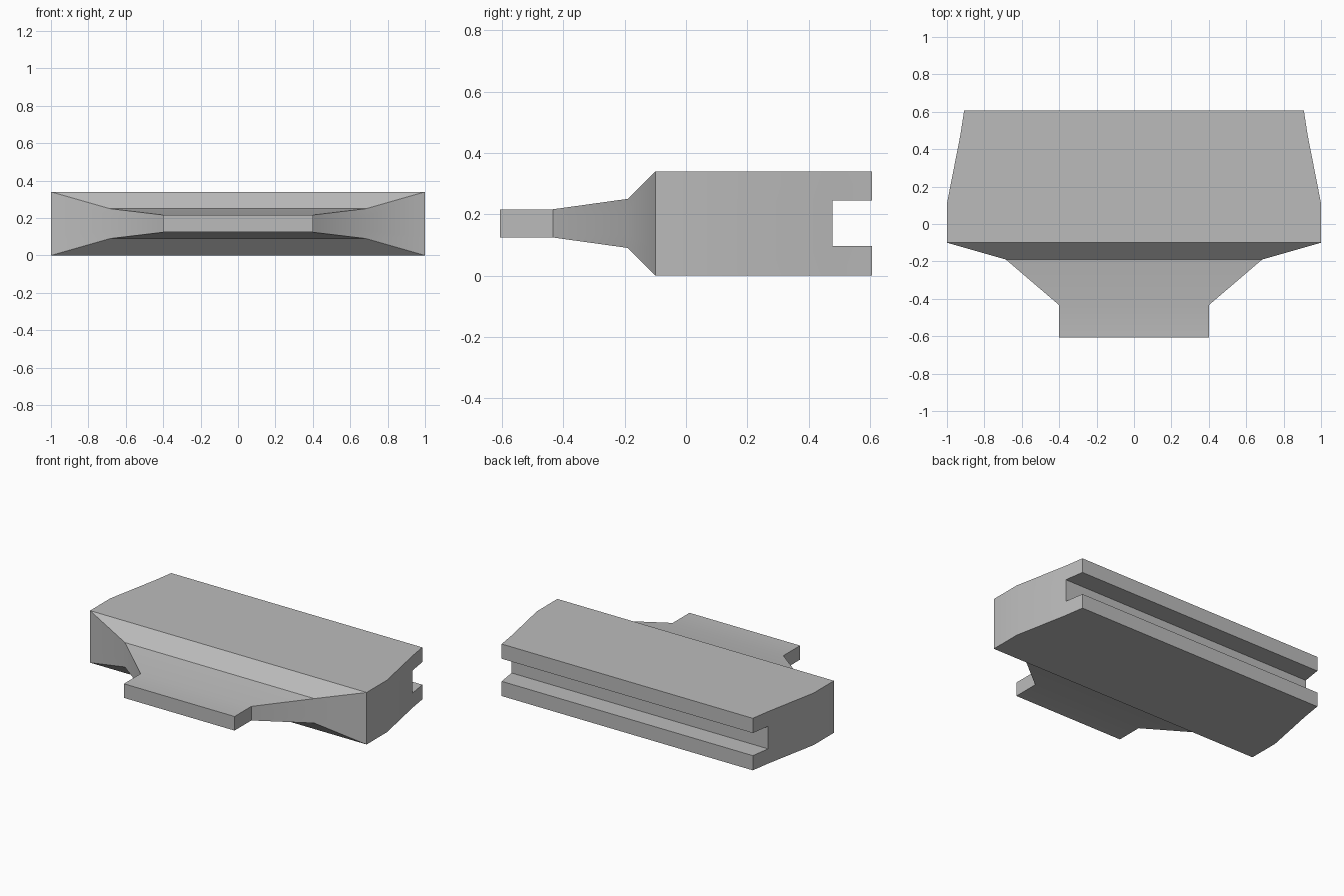
import bpy
import bmesh
import math

cube = bpy.data.objects.get("Cube")
if cube:
    bpy.data.objects.remove(cube)

# Plain grey material
grey = bpy.data.materials.new("plain_grey")
grey.use_nodes = True
colour = (0.5, 0.5, 0.5, 1)
grey.diffuse_color = colour
grey.node_tree.nodes["Principled BSDF"].inputs["Base Color"].default_value = colour

MID = 0.17      # height of the symmetry plane
SLOT = 0.435    # slot half height as a share of the section half height

# Cross-sections from front to back: y, half width, half height
sections = [
    (-0.607, 0.40, 0.046),
    (-0.434, 0.40, 0.046),
    (-0.19, 0.685, 0.08),
    (-0.10, 1.0, MID),
    (0.11, 1.0, MID),
    (0.477, 0.928, MID),
    (0.607, 0.908, MID),
]

bm = bmesh.new()
# Each section is four rows of a left and a right point
grid = [[[bm.verts.new((side * w, y, MID + level * h)) for side in (-1, 1)]
         for level in (-1, -SLOT, SLOT, 1)] for y, w, h in sections]


def wall(section, row):
    """Flat face across the width, closing one row of a section."""
    a, b = section[row], section[row + 1]
    bm.faces.new((a[0], a[1], b[1], b[0]))


def deck(front, back, row):
    """Horizontal face between two neighbouring sections."""
    a, b = front[row], back[row]
    bm.faces.new((a[0], a[1], b[1], b[0]))


last = len(grid) - 2
for i, (front, back) in enumerate(zip(grid, grid[1:])):
    # The last segment has an open middle row and inner slot faces
    rows = (0, 2) if i == last else (0, 1, 2)
    for row in rows:
        for s in (0, 1):
            bm.faces.new((front[row][s], back[row][s],
                          back[row + 1][s], front[row + 1][s]))
    for row in (range(4) if i == last else (0, 3)):
        deck(front, back, row)

# Front end, slot back and the ends of the two jaws
for row in range(3):
    wall(grid[0], row)
wall(grid[-2], 1)
wall(grid[-1], 0)
wall(grid[-1], 2)

bmesh.ops.recalc_face_normals(bm, faces=bm.faces[:])
mesh = bpy.data.meshes.new("slotted_block")
bm.to_mesh(mesh)
bm.free()
mesh.materials.append(grey)

block = bpy.data.objects.new("slotted_block", mesh)
bpy.context.collection.objects.link(block)
bpy.ops.object.select_all(action="DESELECT")
block.select_set(True)
bpy.context.view_layer.objects.active = block
bpy.ops.object.shade_smooth_by_angle(angle=math.radians(30))
